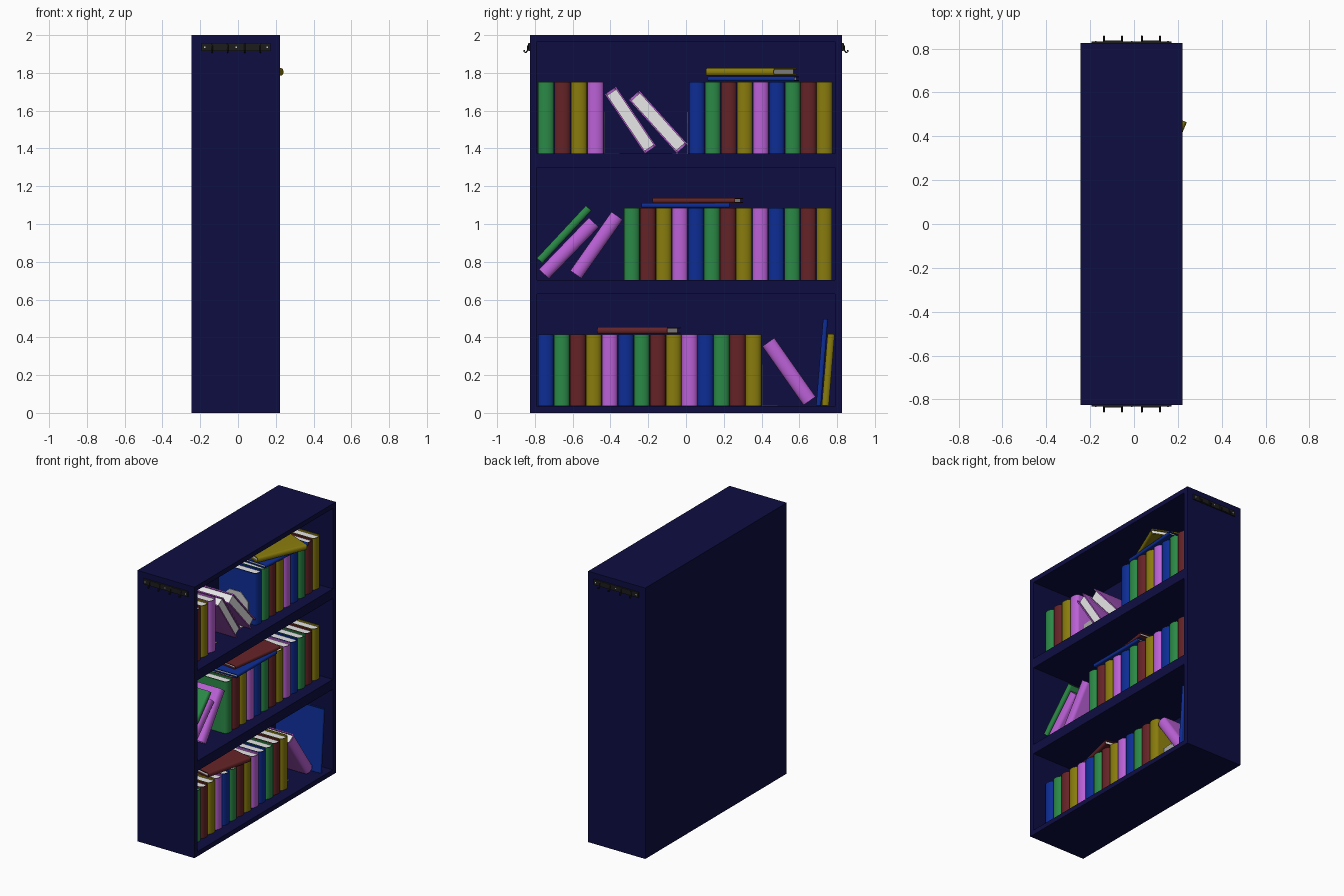
import bpy, bmesh
from math import sin, cos, pi, radians
from mathutils import Matrix

cube = bpy.data.objects.get("Cube")
if cube:
    bpy.data.objects.remove(cube, do_unlink=True)


def material(name, r, g, b):
    m = bpy.data.materials.new(name)
    m.use_nodes = True
    m.diffuse_color = (r, g, b, 1)
    m.node_tree.nodes["Principled BSDF"].inputs["Base Color"].default_value = (r, g, b, 1)
    return m


navy = material("navy_paint", .004, .004, .054)
green = material("green_cover", .024, .25, .062)
red = material("dark_red_cover", .13, .017, .02)
yellow = material("mustard_cover", .25, .2, .004)
purple = material("purple_cover", .5, .12, .68)
blue = material("blue_cover", .004, .026, .3)
paper = material("paper", .8, .8, .8)
iron = material("dark_iron", .012, .012, .012)
steel = material("light_steel", .6, .6, .6)
CYCLE = [green, red, yellow, purple, blue]


def add_object(name, bm, mats):
    bmesh.ops.recalc_face_normals(bm, faces=bm.faces)
    mesh = bpy.data.meshes.new(name)
    bm.to_mesh(mesh)
    bm.free()
    for m in mats:
        mesh.materials.append(m)
    obj = bpy.data.objects.new(name, mesh)
    bpy.context.collection.objects.link(obj)
    return obj


def cuboid(bm, xs, ys, zs, mat=0):
    """Add a box between the given limits."""
    size = [b - a for a, b in (xs, ys, zs)]
    mid = [(a + b) / 2 for a, b in (xs, ys, zs)]
    new = bmesh.ops.create_cube(bm, size=1, matrix=Matrix.Translation(mid) @ Matrix.Diagonal((*size, 1)))
    for f in {f for v in new["verts"] for f in v.link_faces}:
        f.material_index = mat


def box(name, xs, ys, zs, mat):
    bm = bmesh.new()
    cuboid(bm, xs, ys, zs)
    return add_object(name, bm, [mat])


def extrude(bm, points, offset):
    """Make a face from points and pull it out into a solid."""
    face = bm.faces.new([bm.verts.new(p) for p in points])
    new = bmesh.ops.extrude_face_region(bm, geom=[face], use_keep_orig=True)
    bmesh.ops.translate(bm, vec=offset, verts=[v for v in new["geom"] if isinstance(v, bmesh.types.BMVert)])


books = []


def book(name, mat, loc, thick=.083, height=.38, depth=.31, tilt=0, yaw=0, turned=False):
    """Hard cover with a rounded spine towards +x around a recessed page block."""
    bm = bmesh.new()
    board = min(.008, thick * .2)
    bulge = min(.026, thick * .35)
    root, back = depth / 2 - bulge, -depth / 2

    def shell(t, b):
        arc = [(root + b * cos(a), t * sin(a)) for a in (pi * i / 12 - pi / 2 for i in range(13))]
        return [(back, -t)] + arc + [(back, t)]

    outer = shell(thick / 2, bulge)
    inner = shell(thick / 2 - board, bulge - board * .8)
    extrude(bm, [(x, y, -height / 2) for x, y in outer + inner[::-1]], (0, 0, height))
    t, h = thick / 2 - board, height / 2 - .012
    cuboid(bm, (back + .012, root + bulge * .3), (-t, t), (-h, h), 1)
    obj = add_object(name, bm, [mat, paper])
    obj.matrix_world = (Matrix.Translation(loc) @ Matrix.Rotation(radians(yaw), 4, "Z")
                        @ Matrix.Rotation(radians(tilt), 4, "X")
                        @ Matrix.Rotation(pi if turned else 0, 4, "Z"))
    books.append(obj)


# Case
FRONT, BACK, END, INNER = .222, -.245, .825, .79
box("back_panel", (BACK, BACK + .025), (-INNER, INNER), (0, 2), navy)
for side, s in (("right", -1), ("left", 1)):
    box(side + "_end_panel", (BACK, FRONT), sorted((s * INNER, s * END)), (0, 2), navy)
for name, low, high in (("bottom_board", 0, .035), ("lower_shelf", .63, .703),
                        ("upper_shelf", 1.3, 1.372), ("top_board", 1.965, 2)):
    box(name, (BACK + .025, FRONT), (-INNER, INNER), (low, high), navy)

# Upright rows: start, pitch, count, first colour, shelf height
SPINE_X = -.015
for row, y, pitch, count, first, z in (
        ("bottom", -.785, .0846, 14, 4, .036), ("middle", -.33, .085, 13, 0, .704),
        ("top_a", -.785, .0873, 4, 0, 1.373), ("top_b", .015, .0845, 9, 4, 1.373)):
    for i in range(count):
        book(f"{row}_book_{i + 1}", CYCLE[(first + i) % 5],
             (SPINE_X, y + (i + .5) * pitch, z + .19), thick=pitch - .002)

# Leaning books
book("turned_book_1", purple, (SPINE_X, -.294, 1.55), .072, tilt=34, turned=True)
book("turned_book_2", purple, (SPINE_X, -.148, 1.541), .075, tilt=42, turned=True)
book("leaning_green_book", green, (SPINE_X, -.645, .945), .04, tilt=-43)
book("leaning_purple_book_1", purple, (SPINE_X, -.62, .872), .072, tilt=-44)
book("leaning_purple_book_2", purple, (SPINE_X, -.474, .888), .072, tilt=-35)
book("leaning_purple_book_3", purple, (SPINE_X, .545, .219), .078, tilt=35)
book("tall_blue_book", blue, (0, .72, .268), .026, .46, .38, tilt=-4.6)
book("thin_yellow_book", yellow, (SPINE_X, .753, .228), .038, tilt=-4.6)

# Books lying flat on the rows
book("flat_yellow_book", yellow, (.022, .345, 1.805), .04, .39, tilt=-90, yaw=-23)
book("flat_blue_book_1", blue, (-.02, .357, 1.769), .024, .46, .36, tilt=-90, yaw=-4)
book("flat_red_book_1", red, (-.02, .0625, 1.125), .026, .44, tilt=-90, yaw=-8)
book("flat_blue_book_2", blue, (-.02, -.003, 1.099), .024, .465, .36, tilt=-90)
book("flat_red_book_2", red, (-.02, -.25, .437), .036, .38, tilt=-90, yaw=-13)

bpy.ops.object.select_all(action="DESELECT")
for b in books:
    b.select_set(True)
bpy.context.view_layer.objects.active = books[0]
bpy.ops.object.shade_smooth_by_angle(angle=radians(30))
bpy.ops.object.select_all(action="DESELECT")

# Bookends: a plate with clipped corners and a foot
for i, (y, z, s) in enumerate(((-.435, 1.373, 1), (.01, 1.373, -1), (.402, .036, 1))):
    bm = bmesh.new()
    half, top, clip = .107, .22, .06
    plate = [(-half, 0), (half, 0), (half, top - clip), (half - clip, top), (clip - half, top), (-half, top - clip)]
    extrude(bm, [(a - .03, y, z + b) for a, b in plate], (0, s * .004, 0))
    cuboid(bm, (-half - .03, half - .03), sorted((y, y + s * .082)), (z, z + .004))
    add_object(f"bookend_{i + 1}", bm, [steel])

# Coat racks on both ends
for side, s in (("right", -1), ("left", 1)):
    def out(a, b):
        return sorted((s * (END + a), s * (END + b)))

    bm = bmesh.new()
    cuboid(bm, (-.193, .172), out(0, .008), (1.917, 1.957))
    for x in (-.096, .078):
        cuboid(bm, (x - .038, x + .038), out(0, .011), (1.919, 1.955))
    for x in (-.175, -.01, .155):
        cuboid(bm, (x - .004, x + .004), out(0, .01), (1.933, 1.941), 1)
    add_object(side + "_hook_rail", bm, [iron, steel])
    for i, x in enumerate((-.137, -.055, .036, .119)):
        curve = bpy.data.curves.new("hook", "CURVE")
        curve.dimensions = "3D"
        curve.bevel_depth = .004
        curve.bevel_resolution = 1
        curve.resolution_u = 4
        curve.use_fill_caps = True
        path = ((.006, 1.953), (.013, 1.94), (.014, 1.918), (.023, 1.908), (.032, 1.912), (.031, 1.922))
        spline = curve.splines.new("POLY")
        spline.points.add(len(path) - 1)
        for p, (d, z) in zip(spline.points, path):
            p.co = (x, s * (END + d), z, 1)
        curve.materials.append(iron)
        hook = bpy.data.objects.new(f"{side}_hook_{i + 1}", curve)
        bpy.context.collection.objects.link(hook)
